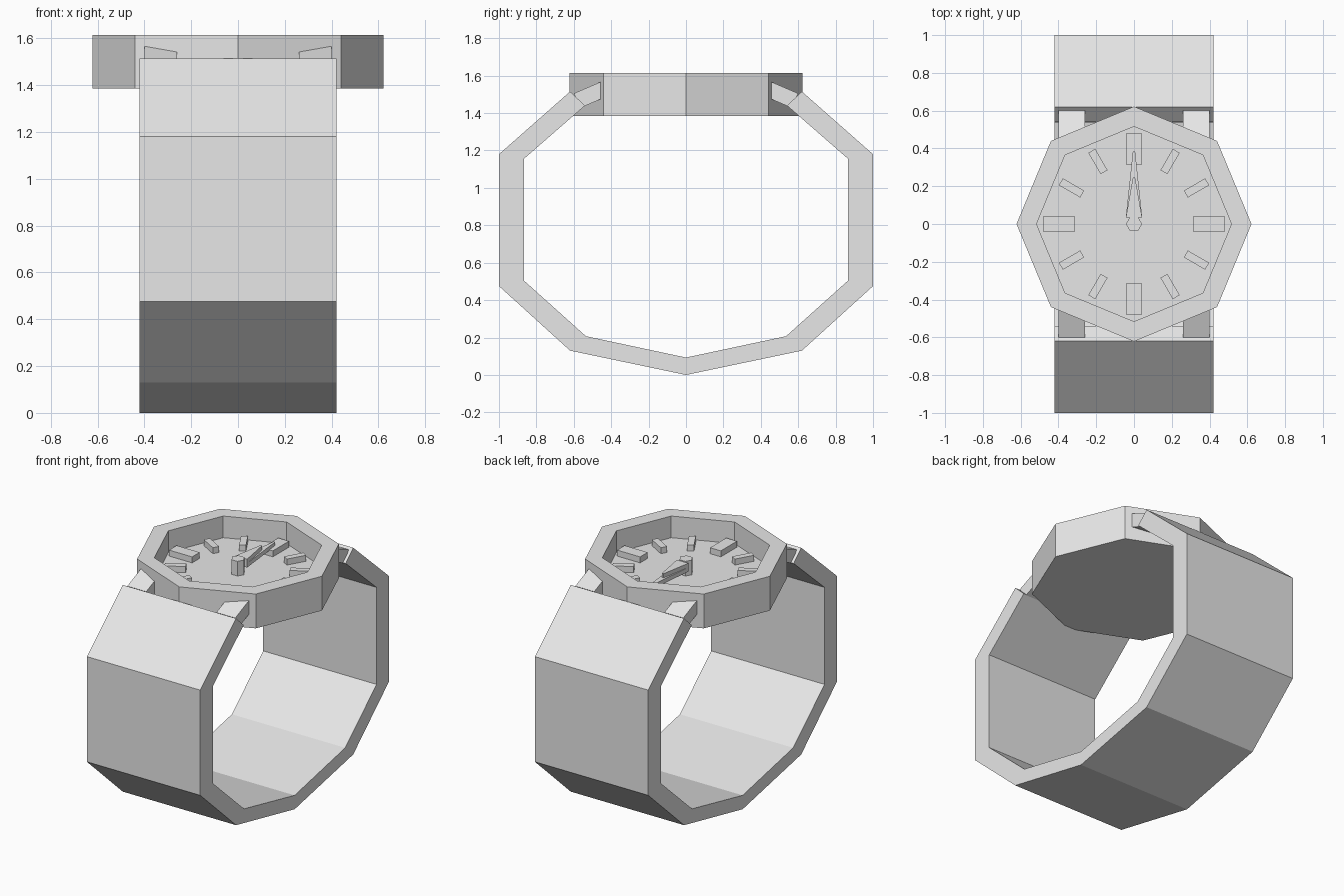
import bpy, bmesh
from math import sin, cos, pi, radians
from mathutils import Matrix

if "Cube" in bpy.data.objects:
    bpy.data.objects.remove(bpy.data.objects["Cube"], do_unlink=True)

grey = bpy.data.materials.new("plain_grey")
grey.use_nodes = True
grey.diffuse_color = (0.8, 0.8, 0.8, 1)
for node in grey.node_tree.nodes:
    if node.type == "BSDF_PRINCIPLED":
        node.inputs["Base Color"].default_value = grey.diffuse_color


def prism(name, outline, lo, hi, along="z", edit=None):
    """Extrude a 2D outline: (x, y) along z, or (y, z) along x."""
    bm = bmesh.new()
    place = (lambda p, d: (p[0], p[1], d)) if along == "z" else (lambda p, d: (d, p[0], p[1]))
    base = bm.faces.new([bm.verts.new(place(p, lo)) for p in outline])
    move = place((0, 0), hi - lo)
    new = bmesh.ops.extrude_face_region(bm, geom=[base], use_keep_orig=True)["geom"]
    bmesh.ops.translate(bm, vec=move, verts=[g for g in new if isinstance(g, bmesh.types.BMVert)])
    bmesh.ops.recalc_face_normals(bm, faces=bm.faces)
    if edit:
        edit(bm)
    mesh = bpy.data.meshes.new(name)
    bm.to_mesh(mesh)
    bm.free()
    mesh.materials.append(grey)
    obj = bpy.data.objects.new(name, mesh)
    bpy.context.collection.objects.link(obj)
    return obj


def ngon(sides, radius):
    return [(radius * cos(2 * pi * i / sides), radius * sin(2 * pi * i / sides)) for i in range(sides)]


# Strap: faceted open loop, thick ribbon
outer = [(0.62, 1.515), (1, 1.18), (1, 0.475), (0.62, 0.13), (0, 0)]
inner = [(0.54, 1.44), (0.867, 1.155), (0.867, 0.505), (0.535, 0.207), (0, 0.093)]


def mirrored(half):
    return half + [(-y, z) for y, z in reversed(half[:-1])]


prism("strap", mirrored(outer) + mirrored(inner)[::-1], -0.42, 0.42, "x")


# Case: octagon with a recessed dial
def recess(bm):
    top = max(bm.faces, key=lambda f: f.calc_center_median().z)
    bmesh.ops.inset_region(bm, faces=[top], thickness=0.106)
    bmesh.ops.inset_individual(bm, faces=[top], thickness=0, depth=-0.145)


prism("case", ngon(8, 0.622), 1.385, 1.615, edit=recess)

# Lugs: four slanted bars joining the case to the strap
for end, y_sign in (("front", -1), ("back", 1)):
    profile = [(y_sign * y, z) for y, z in ((0.425, 1.58), (0.6, 1.505), (0.56, 1.43), (0.425, 1.488))]
    for side, x in (("left", 0.33), ("right", -0.33)):
        prism(f"{end}_{side}_lug", profile, x - 0.07, x + 0.07, "x")

# Hour markers: larger at each quarter
for hour in range(12):
    quarter = hour % 3 == 0
    half_w, near, far = (0.04, 0.312, 0.483) if quarter else (0.021, 0.317, 0.447)
    bar = [(-half_w, near), (half_w, near), (half_w, far), (-half_w, far)]
    marker = prism(f"hour_marker_{hour or 12}", bar, 1.465, 1.51)
    marker.data.transform(Matrix.Rotation(radians(-30 * hour), 4, "Z"))

# Hands and centre post
for name, tip, lo in (("minute_hand", 0.385, 1.505), ("hour_hand", 0.245, 1.533)):
    prism(name, [(-0.043, 0.035), (0.043, 0.035), (0.006, tip), (-0.006, tip)], lo, lo + 0.028)
prism("centre_post", ngon(6, 0.043), 1.465, 1.568)
